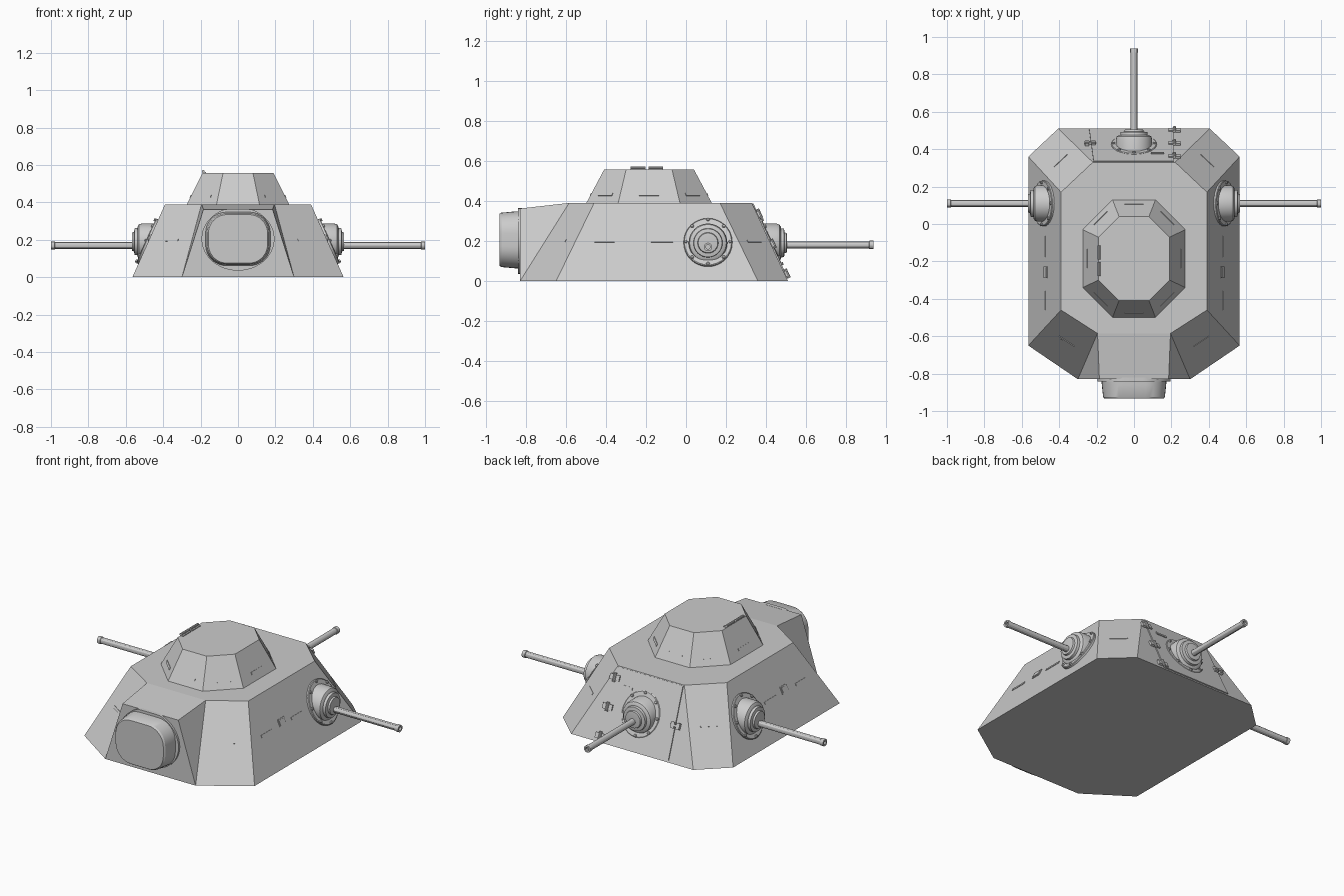
import bpy, bmesh, math
from mathutils import Vector, Matrix

if "Cube" in bpy.data.objects:
    bpy.data.objects.remove(bpy.data.objects["Cube"])


def make(name, verts, faces, smooth=False, mat=None):
    me = bpy.data.meshes.new(name)
    bm = bmesh.new()
    vs = [bm.verts.new(v) for v in verts]
    for f in faces:
        bm.faces.new([vs[i] for i in f])
    bmesh.ops.recalc_face_normals(bm, faces=bm.faces)
    if mat:
        bm.transform(mat)
    bm.to_mesh(me)
    bm.free()
    ob = bpy.data.objects.new(name, me)
    bpy.context.collection.objects.link(ob)
    if smooth:
        bpy.ops.object.select_all(action='DESELECT')
        ob.select_set(True)
        bpy.context.view_layer.objects.active = ob
        bpy.ops.object.shade_smooth_by_angle(angle=math.radians(30))
    return ob


def loft(name, rings, smooth=False, mat=None):
    n = len(rings[0])
    verts = [v for r in rings for v in r]
    faces = [[k * n + i, k * n + (i + 1) % n, (k + 1) * n + (i + 1) % n, (k + 1) * n + i]
             for k in range(len(rings) - 1) for i in range(n)]
    faces += [list(range(n)), list(range((len(rings) - 1) * n, len(rings) * n))]
    return make(name, verts, faces, smooth, mat)


def lathe(name, profile, mat, seg=32):
    # profile of (distance along x, radius)
    rings = [[(x, r * math.cos(2 * math.pi * i / seg), r * math.sin(2 * math.pi * i / seg))
              for i in range(seg)] for x, r in profile]
    return loft(name, rings, True, mat)


def box(name, mat, sx, sy, sz):
    c = [(sx / 2 * a, sy / 2 * b) for a, b in ((-1, -1), (1, -1), (1, 1), (-1, 1))]
    return loft(name, [[(x, y, s * sz / 2) for x, y in c] for s in (-1, 1)], False, mat)


def octagon(half, z):
    # right half of an outline, front to back, mirrored to the left
    return [(x, y, z) for x, y in half] + [(-x, y, z) for x, y in reversed(half)]


def face_frame(rings, i, u, v):
    # frame on a sloped wall: x along the wall, y up the slope, z outward
    a, b = Vector(rings[0][i]), Vector(rings[0][(i + 1) % 8])
    d, c = Vector(rings[1][i]), Vector(rings[1][(i + 1) % 8])
    lo, hi = a.lerp(b, u), d.lerp(c, u)
    t = a.lerp(d, v)
    t = (b.lerp(c, v) - t).normalized()
    n = t.cross(hi - lo).normalized()
    m = Matrix((t, n.cross(t), n)).transposed().to_4x4()
    return Matrix.Translation(lo.lerp(hi, v)) @ m


# Armoured hull with a square nose reaching forward
hull = [octagon([(0.30, -0.83), (0.565, -0.65), (0.565, 0.36), (0.405, 0.51)], 0),
        octagon([(0.195, -0.585), (0.39, -0.46), (0.39, 0.17), (0.22, 0.33)], 0.39)]
verts = hull[0] + hull[1] + [(0.185, -0.83, 0.362), (-0.185, -0.83, 0.362)]
faces = [[i, i + 1, i + 9, i + 8] for i in range(7)]
faces += [list(range(8)), list(range(8, 16)),
          [7, 0, 16, 17], [8, 15, 17, 16], [0, 8, 16], [7, 17, 15]]
make("hull", verts, faces)

# Turret
turret = [octagon([(0.115, -0.50), (0.275, -0.34), (0.275, -0.03), (0.115, 0.13)], 0.388),
          octagon([(0.08, -0.41), (0.19, -0.30), (0.19, -0.07), (0.08, 0.04)], 0.557)]
loft("turret", turret)


# Vision slits: a thin frame with a narrow raised bar
def slit(rings, i, u, v, w, name):
    m = face_frame(rings, i, u, v)
    box(name, m, w, 0.014, 0.006)


for i in range(8):
    slit(turret, i, 0.5, 0.26, 0.10, "turret_slit")

for i, flip in ((1, False), (5, True)):
    for y, w in ((-0.41, 0.10), (-0.12, 0.11)):
        y0, y1 = -0.63, 0.33
        u = (y + 0.60) / (0.17 + 0.64)
        # wall mid-height runs from y=-0.555 to y=0.265
        u = (y + 0.555) / 0.82
        slit(hull, i, 1 - u if flip else u, 0.51, w, "hull_slit")
    u = (-0.26 + 0.555) / 0.82
    m = face_frame(hull, i, 1 - u if flip else u, 0.54)
    box("pistol_port", m, 0.06, 0.042, 0.008)
    box("pistol_port_cover", m, 0.05, 0.03, 0.014)
for i in (0, 2, 4, 6):
    slit(hull, i, 0.5, 0.51, 0.10, "corner_slit")


# Machine gun mounts, built along +x then turned into place
def gun_mount(side, mat, z_gun):
    z = 0.19
    c = mat @ Matrix.Translation((0, 0, z))
    lathe(side + "_gun_mount", [(0.42, 0.097), (0.515, 0.097), (0.53, 0.092), (0.537, 0.08),
                                (0.538, 0.073), (0.553, 0.071), (0.556, 0.052),
                                (0.566, 0.049), (0.568, 0.035)], c)
    g = mat @ Matrix.Translation((0, 0, z_gun))
    lathe(side + "_gun_barrel", [(0.5, 0.018), (0.978, 0.018), (0.98, 0.021),
                                 (1.0, 0.021), (1.0, 0.011), (0.985, 0.011)], g, 12)
    # Bolted flange lying on the sloped wall
    tilt = math.atan2(0.175, 0.39)
    f = c @ Matrix.Translation((0.48, 0, 0)) @ Matrix.Rotation(-tilt, 4, 'Y')
    lathe(side + "_flange", [(-0.01, 0.122), (0.01, 0.122), (0.013, 0.118), (0.013, 0.09)],
          f @ Matrix.Diagonal((1, 1, 1.07, 1)))
    for k in range(8):
        a = math.pi * (k / 4)
        b = f @ Matrix.Translation((0, 0.112 * math.cos(a), 0.121 * math.sin(a)))
        lathe(side + "_flange_bolt", [(0.008, 0.009), (0.019, 0.009), (0.021, 0.006)], b, 6)


gun_mount("right", Matrix.Translation((0, 0.11, 0)), 0.17)
gun_mount("left", Matrix.Translation((0, 0.11, 0)) @ Matrix.Rotation(math.pi, 4, 'Z'), 0.17)
gun_mount("rear", Matrix.Translation((0, -0.062, 0)) @ Matrix.Rotation(math.pi / 2, 4, 'Z'), 0.18)


# Front mantlet: rounded block on a round flange clipped by the roof
def rounded(w, h, r, y, zc):
    pts = []
    for q, (sx, sz) in enumerate(((1, 1), (-1, 1), (-1, -1), (1, -1))):
        for k in range(9):
            a = math.pi / 2 * (q + k / 8)
            pts.append((sx * (w - r) + r * math.cos(a), y, zc + sz * (h - r) + r * math.sin(a)))
    return pts


loft("front_mantlet", [rounded(0.175, 0.144, 0.11, -0.82, 0.205),
                       rounded(0.172, 0.142, 0.11, -0.86, 0.205),
                       rounded(0.165, 0.136, 0.105, -0.925, 0.205),
                       rounded(0.158, 0.130, 0.10, -0.934, 0.205)], True)
ring = [(0.195 * math.cos(math.pi * k / 24), min(0.364, 0.205 + 0.17 * math.sin(math.pi * k / 24)))
        for k in range(48)]
loft("front_flange", [[(x, y, z) for x, z in ring] for y in (-0.82, -0.842)], True)

# Rear door, a thin plate on the sloped back wall
back = face_frame(hull, 3, 0.5, 0)   # local x points to -x, y up the slope
loft("rear_door", [[(-0.212, 0.012, z), (0.24, 0.012, z), (0.216, 0.425, z), (-0.212, 0.425, z)]
                   for z in (-0.005, 0.006)], False, back)
# Door hinges and latch
for s in (0.035, 0.20, 0.365):
    for dx in (-0.02, 0.02):
        box("door_hinge_leaf", back @ Matrix.Translation((-0.216 + dx, s, 0.007)), 0.024, 0.032, 0.012)
    pin = back @ Matrix.Translation((-0.216, s - 0.025, 0.012)) @ Matrix.Rotation(math.pi / 2, 4, 'Z')
    lathe("door_hinge_pin", [(0, 0.009), (0.05, 0.009)], pin, 10)
for dx in (-0.017, 0.017):
    box("door_latch", back @ Matrix.Translation((0.234 + dx, 0.205, 0.008)), 0.022, 0.036, 0.016)
box("door_latch_bar", back @ Matrix.Translation((0.234, 0.205, 0.012)), 0.06, 0.012, 0.014)
box("door_slit", back @ Matrix.Translation((-0.125, 0.33, 0.007)), 0.07, 0.014, 0.008)

# Hatch hinges on the turret roof
for y in (-0.24, -0.152):
    lathe("hatch_hinge_pin", [(-0.037, 0.008), (0.037, 0.008)],
          Matrix.Translation((-0.186, y, 0.565)) @ Matrix.Rotation(math.pi / 2, 4, 'Z'), 10)
    box("hatch_hinge_leaf", Matrix.Translation((-0.18, y, 0.558)), 0.02, 0.074, 0.008)
